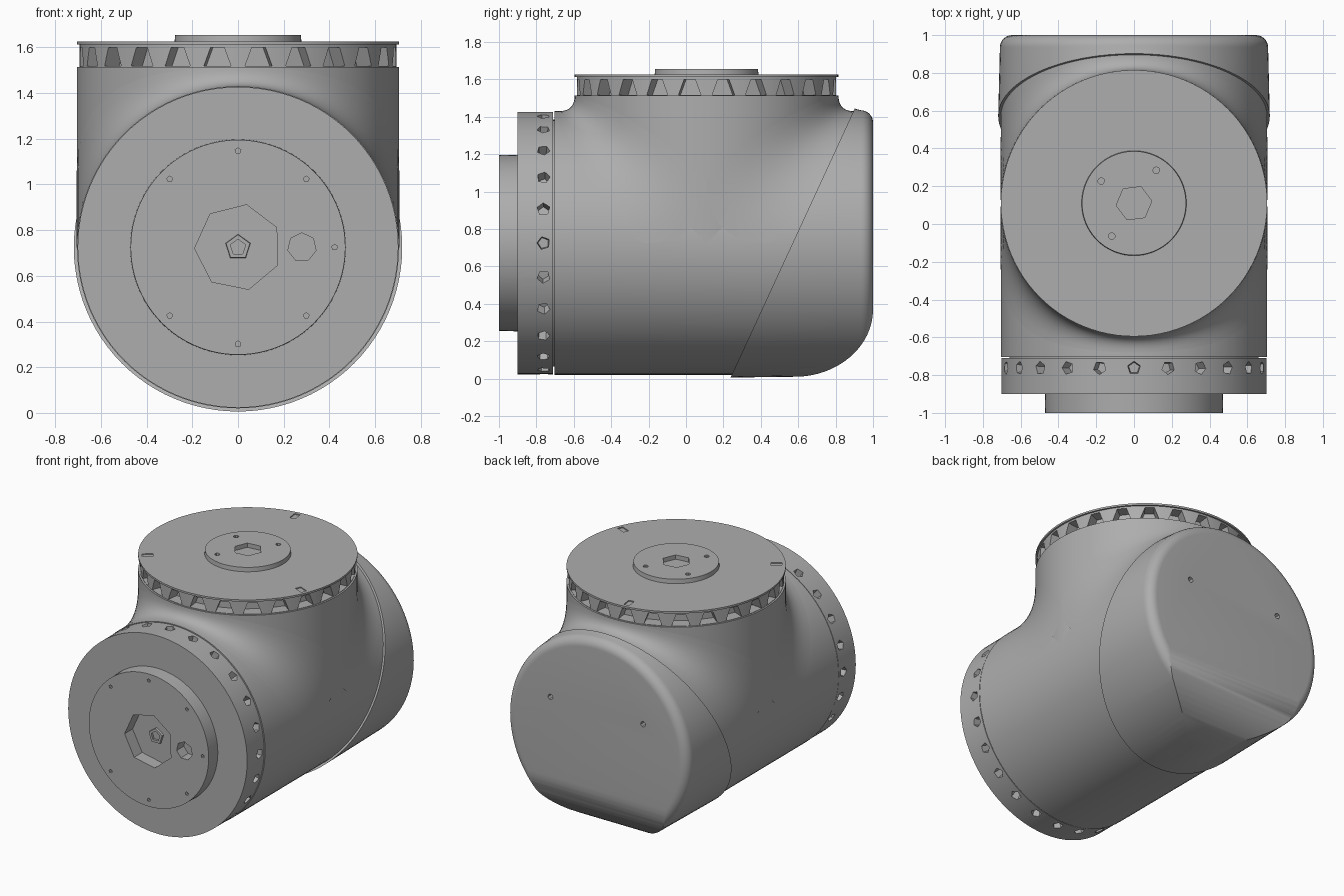
import bpy, bmesh
from math import sin, cos, pi, sqrt, radians
from mathutils import Vector, Matrix

if "Cube" in bpy.data.objects:
    bpy.data.objects.remove(bpy.data.objects["Cube"], do_unlink=True)

grey = bpy.data.materials.new("housing grey")
grey.use_nodes = True
COLOUR = (0.42, 0.42, 0.42, 1)
grey.diffuse_color = COLOUR
grey.node_tree.nodes["Principled BSDF"].inputs["Base Color"].default_value = COLOUR

SEG = 96
R = 0.705          # shared tube radius
CZ = 0.725         # height of the horizontal axis
CY = 0.11          # depth of the vertical axis
FRONT, BACK, UP = Vector((0, -1, 0)), Vector((0, 1, 0)), Vector((0, 0, 1))


def seam(z):
    """Depth of the slanted joint between body and rear cap."""
    return 0.235 + 0.462 * z


def add_cone(bm, start, direction, r1, r2, length, sides=SEG, spin=0):
    turn = direction.to_track_quat('Z', 'Y').to_matrix().to_4x4()
    mid = Matrix.Translation(Vector(start) + direction * length / 2)
    bmesh.ops.create_cone(bm, cap_ends=True, segments=sides, radius1=r1, radius2=r2,
                          depth=length, matrix=mid @ turn @ Matrix.Rotation(spin, 4, 'Z'))


def finish(name, bm, cutter=None):
    """Turn a bmesh into a shaded object, carving out the cutter if given."""
    bmesh.ops.recalc_face_normals(bm, faces=bm.faces)
    mesh = bpy.data.meshes.new(name)
    bm.to_mesh(mesh)
    bm.free()
    mesh.materials.append(grey)
    ob = bpy.data.objects.new(name, mesh)
    bpy.context.collection.objects.link(ob)
    bpy.ops.object.select_all(action='DESELECT')
    bpy.context.view_layer.objects.active = ob
    ob.select_set(True)
    if cutter:
        tool = finish(name + "_cutter", cutter)
        tool.hide_render = True
        bpy.ops.object.select_all(action='DESELECT')
        bpy.context.view_layer.objects.active = ob
        ob.select_set(True)
        mod = ob.modifiers.new("carve", 'BOOLEAN')
        mod.operation, mod.solver, mod.object = 'DIFFERENCE', 'EXACT', tool
        bpy.ops.object.modifier_apply(modifier=mod.name)
        bpy.data.objects.remove(tool, do_unlink=True)
    bpy.ops.object.shade_smooth_by_angle(angle=radians(32))
    return ob


def lofted(rings):
    """Skin rings of points that share one count, closing both ends."""
    bm = bmesh.new()
    loops = [[bm.verts.new(p) for p in ring] for ring in rings]
    n = len(loops[0])
    for a, b in zip(loops, loops[1:]):
        for i in range(n):
            bm.faces.new((a[i], a[(i + 1) % n], b[(i + 1) % n], b[i]))
    bm.faces.new(loops[0])
    bm.faces.new(loops[-1][::-1])
    return bm


def y_ring(radius, depth):
    pts = []
    for i in range(SEG):
        a = 2 * pi * i / SEG
        z = CZ + radius * cos(a)
        pts.append((radius * sin(a), depth(z), z))
    return pts


# Horizontal body tube, ending just under the slanted cap
finish("body_tube", lofted([y_ring(R, lambda z: -0.703),
                            y_ring(R, lambda z: seam(z) + 0.02)]))

# Vertical neck
bm = bmesh.new()
add_cone(bm, (0, CY, CZ), UP, R, R, 1.515 - CZ)
finish("neck_tube", bm)

# Blended saddle where the neck meets the body
bm = bmesh.new()
STEPS = 10
for side in (-1, 1):
    rows = []
    for i in range(49):
        a = pi * (i / 48 - 0.5)
        x, y = (R + 0.001) * sin(a), CY + side * R * cos(a)
        h = CZ + sqrt(max(0, R * R - x * x))
        f = 0.085 + 0.25 * sin(a) ** 2
        corner = Vector((x, y, h))
        top, foot = corner + UP * f, corner + BACK * side * f
        row = []
        for k in range(STEPS + 1):
            t = k / STEPS
            row.append(bm.verts.new(top * (1 - t) ** 2 + corner * 2 * t * (1 - t) + foot * t * t))
        rows.append(row)
    for p, q in zip(rows, rows[1:]):
        for k in range(STEPS):
            bm.faces.new((p[k], p[k + 1], q[k + 1], q[k])[::side])
finish("neck_saddle", bm)

# Rear cap: slanted lip, rounded rim, swept-up underside and three screw holes
rings = [y_ring(0.7, seam), y_ring(0.719, seam)]
for k in range(9):
    t = pi / 2 * k / 8
    rings.append(y_ring(0.71 - 0.065 * (1 - cos(t)), lambda z: 0.935 + 0.065 * sin(t)))
cut = bmesh.new()
outline = [(0.6, -0.2)]
for k in range(17):
    t = pi / 2 * k / 16
    outline.append((0.58 + 0.42 * sin(t), 0.37 - 0.36 * cos(t)))
outline += [(1.2, 0.37), (1.2, -0.2)]
under = cut.faces.new([cut.verts.new((-1, y, z)) for y, z in outline])
move = bmesh.ops.extrude_face_region(cut, geom=[under])
bmesh.ops.translate(cut, vec=(2, 0, 0), verts=[v for v in move["geom"] if isinstance(v, bmesh.types.BMVert)])
for k in range(3):
    a = radians(-90 + 120 * k)
    add_cone(cut, (0.42 * cos(a), 1.01, CZ + 0.42 * sin(a)), FRONT, 0.02, 0.02, 0.08, 7)
finish("rear_cap", lofted(rings), cut)

# Front ring with a row of radial sockets, and a recessed centre
bm, cut = bmesh.new(), bmesh.new()
add_cone(bm, (0, -0.71, CZ), FRONT, R - 0.003, R - 0.003, 0.19)
for k in range(24):
    a = 2 * pi * k / 24
    d = Vector((sin(a), 0, cos(a)))
    add_cone(cut, d * (R + 0.02) + Vector((0, -0.762, CZ)), -d, 0.037, 0.03, 0.09, 5, k)
finish("front_ring", bm, cut)

# Core joining the front ring to the body across the gap
bm = bmesh.new()
add_cone(bm, (0, -0.69, CZ), FRONT, 0.66, 0.66, 0.03)
finish("front_core", bm)

# Front hub with central socket, cable hole and bolt holes
bm, cut = bmesh.new(), bmesh.new()
add_cone(bm, (0, -0.89, CZ), FRONT, 0.472, 0.47, 0.11)
add_cone(cut, (0, -1.02, CZ), BACK, 0.19, 0.19, 0.11, 7, 0.2)
add_cone(cut, (0.28, -1.02, CZ), BACK, 0.063, 0.063, 0.1, 7)
for k in range(8):
    a = pi / 4 * k
    if k != 4:
        add_cone(cut, (0.423 * cos(a), -1.02, CZ + 0.423 * sin(a)), BACK, 0.013, 0.013, 0.07, 5)
finish("front_hub", bm, cut)

# Small raised nut at the bottom of the socket
bm, cut = bmesh.new(), bmesh.new()
add_cone(bm, (0, -0.895, CZ), FRONT, 0.06, 0.055, 0.03, 5)
add_cone(cut, (0, -0.95, CZ), BACK, 0.035, 0.035, 0.045, 5)
finish("socket_nut", bm, cut)

# Slotted collar with tapered windows around the neck top
bm, cut = bmesh.new(), bmesh.new()
add_cone(bm, (0, CY, 1.51), UP, R - 0.012, R - 0.012, 0.105)
for k in range(24):
    a = 2 * pi * (k + 0.5) / 24
    out, across = Vector((sin(a), cos(a), 0)), Vector((cos(a), -sin(a), 0))
    ends = []
    for dist in (0.61, 0.75):
        base = out * dist + BACK * CY
        ends.append([cut.verts.new(base + across * w + UP * z)
                     for w, z in ((-0.06, 1.518), (0.06, 1.518), (0.03, 1.6), (-0.03, 1.6))])
    p, q = ends
    cut.faces.new(p)
    cut.faces.new(q[::-1])
    for i in range(4):
        j = (i + 1) % 4
        cut.faces.new((p[j], p[i], q[i], q[j]))
finish("slotted_collar", bm, cut)

# Top flange with three shallow notches
bm, cut = bmesh.new(), bmesh.new()
add_cone(bm, (0, CY, 1.612), UP, R, R, 0.013)
for k in range(3):
    a = radians(97 + 120 * k)
    m = Matrix.Translation((0.645 * cos(a), CY + 0.645 * sin(a), 1.63)) @ Matrix.Rotation(a, 4, 'Z')
    bmesh.ops.create_cube(cut, size=1, matrix=m @ Matrix.Diagonal((0.07, 0.04, 0.024, 1)))
finish("top_flange", bm, cut)

# Top hub with central hole and three screw holes
bm, cut = bmesh.new(), bmesh.new()
add_cone(bm, (0, CY, 1.6), UP, 0.28, 0.275, 0.055)
add_cone(cut, (0, CY, 1.67), -UP, 0.095, 0.095, 0.065, 6, 0.4)
for k in range(3):
    a = radians(56 + 90 * k)
    add_cone(cut, (0.21 * cos(a), CY + 0.21 * sin(a), 1.67), -UP, 0.018, 0.018, 0.05, 7)
finish("top_hub", bm, cut)
